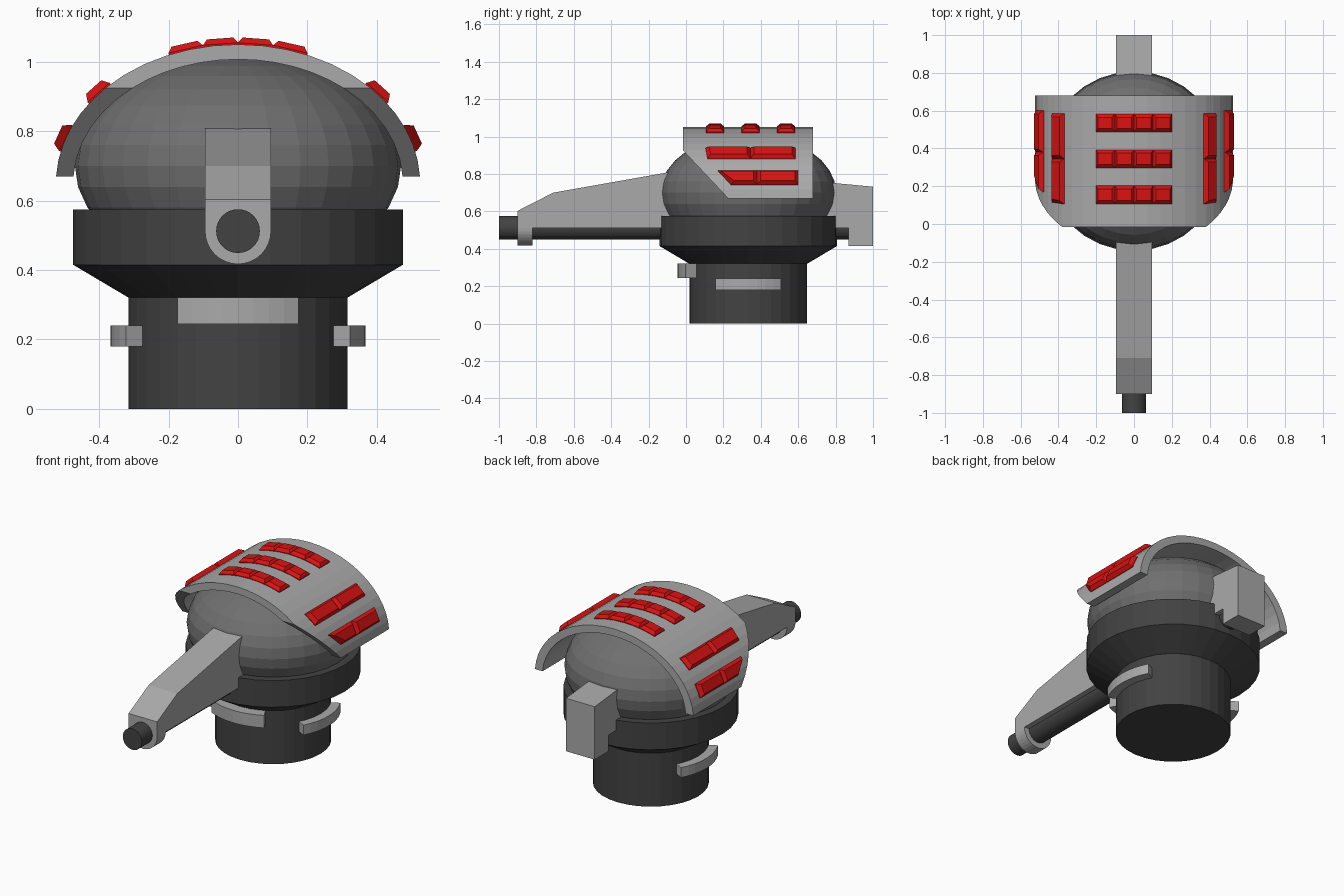
import bpy, bmesh
from math import sin, cos, asin, acos, pi, radians
from mathutils import Vector

if "Cube" in bpy.data.objects:
    bpy.data.objects.remove(bpy.data.objects["Cube"])

CY = 0.333                      # centre of the rotating body along y


def material(name, r, g, b):
    m = bpy.data.materials.new(name)
    m.diffuse_color = (r, g, b, 1)
    m.use_nodes = True
    m.node_tree.nodes["Principled BSDF"].inputs["Base Color"].default_value = m.diffuse_color
    return m


LIGHT = material("light grey", 0.40, 0.40, 0.40)
MID = material("medium grey", 0.16, 0.16, 0.16)
DARK = material("dark grey", 0.055, 0.055, 0.055)
RED = material("red", 0.70, 0.006, 0.006)


def loft(name, parts, mat):
    """Each part is a list of equal-sized point loops, bridged and capped."""
    bm = bmesh.new()
    for loops in parts:
        rows = [[bm.verts.new(p) for p in loop] for loop in loops]
        n = len(rows[0])
        for a, b in zip(rows, rows[1:]):
            for i in range(n):
                j = (i + 1) % n
                bm.faces.new((a[i], a[j], b[j], b[i]))
        bm.faces.new(rows[0])
        bm.faces.new(rows[-1])
    bmesh.ops.recalc_face_normals(bm, faces=bm.faces)
    me = bpy.data.meshes.new(name)
    bm.to_mesh(me)
    bm.free()
    me.materials.append(mat)
    ob = bpy.data.objects.new(name, me)
    bpy.context.collection.objects.link(ob)
    return ob


def circle(r, z, n=32):
    return [(r * cos(2 * pi * i / n), CY + r * sin(2 * pi * i / n), z) for i in range(n)]


def prism(profile, half=0.095):
    """Side profile (y, z) extruded across x."""
    return [[(x, y, z) for y, z in profile] for x in (-half, half)]


# Turned base and collar
loft("base", [[circle(r, z) for r, z in
               ((0.315, 0), (0.315, 0.32), (0.475, 0.415), (0.475, 0.575))]], DARK)

# Flattened dome
bpy.ops.mesh.primitive_uv_sphere_add(segments=32, ring_count=16, location=(0, CY, 0.70))
dome = bpy.context.object
dome.name = "dome"
dome.scale = (0.47, 0.47, 0.312)
dome.data.materials.append(MID)

# Barrel running right through the body
loft("barrel", [[[(0.063 * cos(2 * pi * i / 32), y, 0.512 + 0.063 * sin(2 * pi * i / 32))
                  for i in range(32)] for y in (-1.0, 0.9)]], DARK)

# Front arm with rounded muzzle collar, and rear counterweight
arm = prism([(-0.9, 0.512), (-0.9, 0.603), (-0.71, 0.70), (-0.1, 0.808), (0.0, 0.81), (0.0, 0.512)])
collar = [[(0.095 * cos(a), y, 0.512 + 0.095 * sin(a))
           for a in [-pi * i / 16 for i in range(17)]] for y in (-0.9, -0.82)]
loft("barrel_arm", [arm, collar], LIGHT)
loft("counterweight", [prism([(0.7, 0.76), (1.0, 0.732), (1.0, 0.415), (0.87, 0.415),
                              (0.87, 0.512), (0.7, 0.512)])], LIGHT)

# Curved brackets around the base
def bracket(angle, z0, z1, ro, ri=0.302, half=28.5, n=8):
    loops = []
    for i in range(n + 1):
        a = radians(angle - half + 2 * half * i / n)
        loops.append([(r * cos(a), CY + r * sin(a), z)
                      for r, z in ((ri, z0), (ro, z0), (ro, z1), (ri, z1))])
    return loops


loft("base_brackets", [bracket(-90, 0.245, 0.32, 0.378, half=27.5),
                       bracket(0, 0.18, 0.24, 0.367), bracket(180, 0.18, 0.24, 0.367)], LIGHT)

# Arched armour shield with slanted front corners
A, B, ZC = 0.525, 0.40, 0.65
ZCUT, ZEND = 0.925, 0.67


def arch_side(a, b):
    lo, mid = asin((ZEND - ZC) / b), asin((ZCUT - ZC) / b)
    ts = [lo + (mid - lo) * i / 6 for i in range(6)] + [mid + (pi / 2 - mid) * i / 6 for i in range(7)]
    ts += [pi - t for t in reversed(ts[:-1])]
    return [(a * cos(t), ZC + b * sin(t)) for t in ts]


def front_y(z):
    return -0.015 + max(0, ZCUT - z) / (ZCUT - ZEND) * 0.24


loft("shield", [[[(xo, front_y(zo), zo), (xo, 0.68, zo), (xi, 0.68, zi), (xi, front_y(zi), zi)]
                 for (xo, zo), (xi, zi) in zip(arch_side(A, B), arch_side(0.475, 0.357))]], LIGHT)


# Red bevelled plates lying on the arch
def plate(t, y0, y1, half, height, slant=0.0, inset=0.018, side=1):
    c = Vector((A * cos(t), 0, ZC + B * sin(t)))
    nrm = Vector((cos(t) / A, 0, sin(t) / B)).normalized()
    up = Vector((-nrm.z, 0, nrm.x))
    loops = []
    for h, k in ((-0.012, 0), (0.003, 0), (height, inset)):
        loop = []
        for y, s, sl in ((y0 + k, -1, slant), (y1 - k, -1, 0), (y1 - k, 1, 0), (y0 + k, 1, 0)):
            p = c + nrm * h + up * s * (half - k * 0.7)
            loop.append((p.x * side, y + sl, p.z))
        loops.append(loop)
    return loops


loft("top_plates", [plate(acos(x / A), y - 0.048, y + 0.048, 0.051, 0.019)
                    for y in (0.155, 0.345, 0.535) for x in (-0.15, -0.05, 0.05, 0.15)], RED)

side_plates = []
for s in (1, -1):
    for t, y0, y1, half, slant in ((asin(0.648), 0.105, 0.345, 0.042, 0.01),
                                   (asin(0.648), 0.345, 0.585, 0.042, 0),
                                   (asin(0.325), 0.17, 0.38, 0.041, 0.07),
                                   (asin(0.325), 0.38, 0.60, 0.041, 0)):
        side_plates.append(plate(t, y0, y1, half, 0.024, slant, side=s))
loft("side_plates", side_plates, RED)
